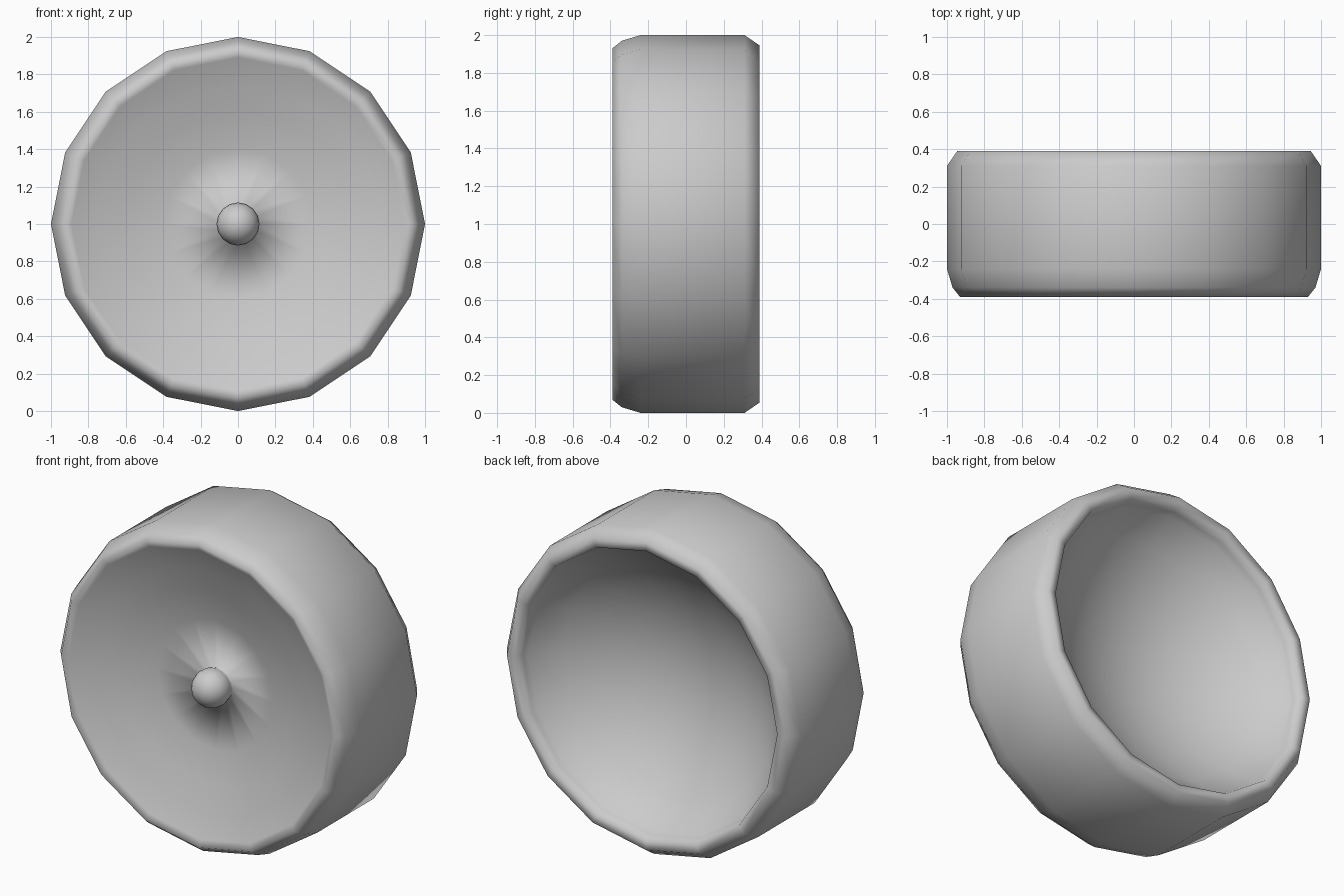
import bpy, bmesh, math

if "Cube" in bpy.data.objects:
    bpy.data.objects.remove(bpy.data.objects["Cube"])

def lathe(name, profile, sides):
    """Spin (radius, y) points around the horizontal y axle at z = 1."""
    bm = bmesh.new()
    rings = []
    for r, y in profile:
        if r == 0:
            rings.append([bm.verts.new((0, y, 1))] * sides)
        else:
            rings.append([bm.verts.new((r * math.sin(2 * math.pi * i / sides), y,
                                        1 + r * math.cos(2 * math.pi * i / sides)))
                          for i in range(sides)])
    for a, b in zip(rings, rings[1:]):
        for i in range(sides):
            j = (i + 1) % sides
            bm.faces.new(list(dict.fromkeys((a[i], a[j], b[j], b[i]))))
    bmesh.ops.recalc_face_normals(bm, faces=bm.faces)
    mesh = bpy.data.meshes.new(name)
    bm.to_mesh(mesh)
    bm.free()
    mesh.shade_smooth()
    obj = bpy.data.objects.new(name, mesh)
    bpy.context.collection.objects.link(obj)
    return obj

# Wheel: axle knob on a neck, shallow front dish, rounded rim, tread, hollow back
knob = [(0, -0.37)] + [(0.115 * math.sin(math.radians(a)), -0.255 - 0.115 * math.cos(math.radians(a)))
                       for a in range(15, 106, 15)]
front_dish = [(0.10, -0.19), (0.40, -0.215), (0.60, -0.27), (0.75, -0.32), (0.89, -0.37)]
tread = [(0.93, -0.39), (0.97, -0.34), (1.0, -0.24), (1.0, 0.31), (0.945, 0.39), (0.89, 0.385)]
R = 0.86 / math.sin(math.radians(50))
bowl = [(0.873, 0.34)] + [(R * math.sin(math.radians(a)),
                          -0.095 + R * (1 - math.cos(math.radians(a))))
                         for a in (50, 40, 30, 20, 10)] + [(0, -0.095)]
lathe("wheel", knob + front_dish + tread + bowl, 16)
